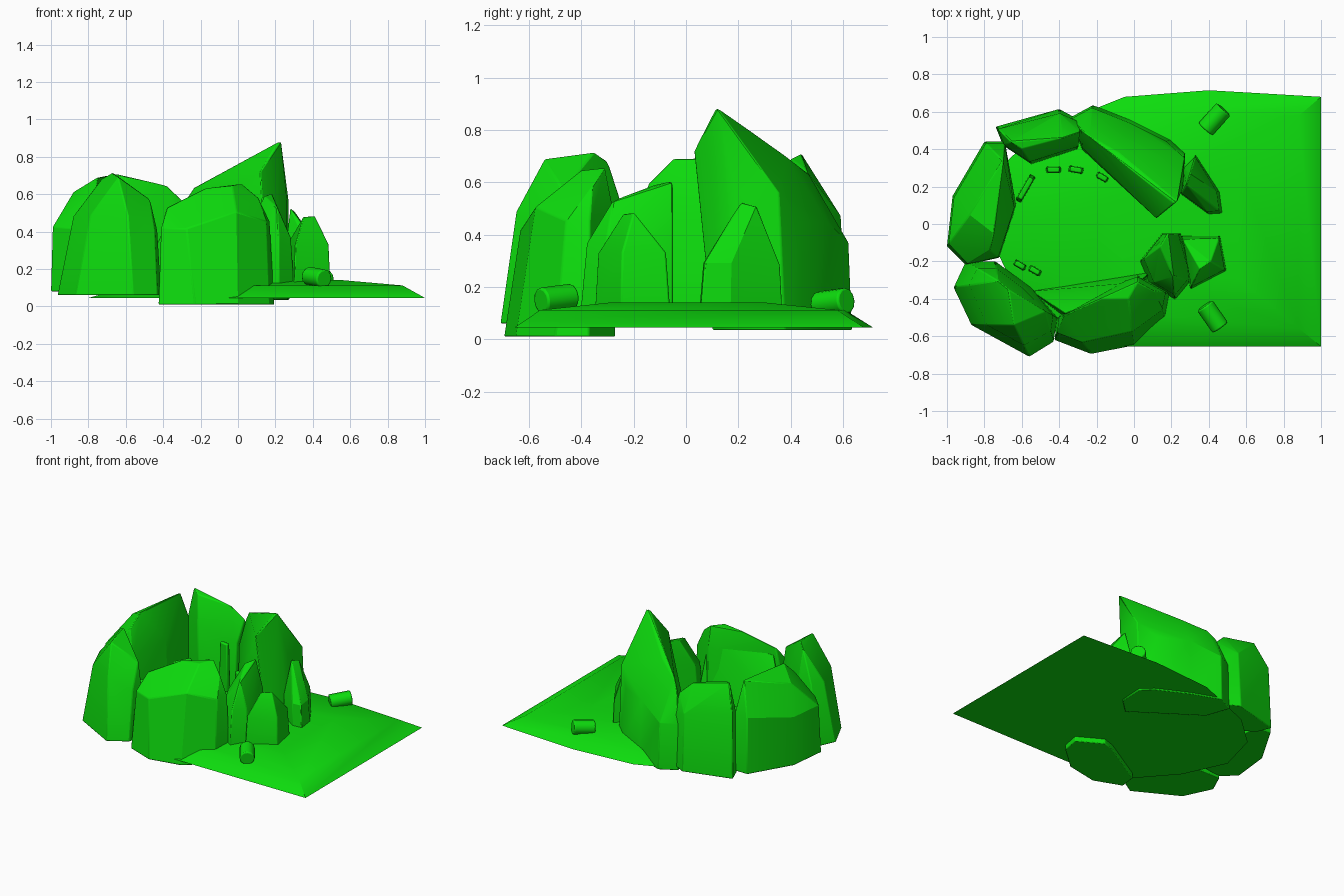
import bpy, bmesh, math
from mathutils import Vector

cube = bpy.data.objects.get("Cube")
if cube:
    bpy.data.objects.remove(cube, do_unlink=True)

green = bpy.data.materials.new("bright_green")
green.use_nodes = True
COLOUR = (.004, .72, .004, 1)
green.diffuse_color = COLOUR
green.node_tree.nodes["Principled BSDF"].inputs["Base Color"].default_value = COLOUR


def finish(name, bm, bevel=0.0, angle=30):
    """Turn a bmesh into a named, coloured and shaded object."""
    bmesh.ops.recalc_face_normals(bm, faces=bm.faces[:])
    mesh = bpy.data.meshes.new(name)
    bm.to_mesh(mesh)
    bm.free()
    mesh.materials.append(green)
    obj = bpy.data.objects.new(name, mesh)
    bpy.context.collection.objects.link(obj)
    bpy.ops.object.select_all(action='DESELECT')
    obj.select_set(True)
    bpy.context.view_layer.objects.active = obj
    bpy.ops.object.shade_smooth_by_angle(angle=math.radians(angle))
    if bevel:
        mod = obj.modifiers.new("soft_edges", 'BEVEL')
        mod.width = bevel
        mod.segments = 2
        mod.limit_method = 'ANGLE'
    return obj


def hull(name, points, bevel=0.0, angle=30):
    """Wrap a convex skin around the points."""
    bm = bmesh.new()
    for p in points:
        bm.verts.new(p)
    result = bmesh.ops.convex_hull(bm, input=bm.verts[:])
    loose = {g for g in result["geom_interior"] + result["geom_unused"]
             if isinstance(g, bmesh.types.BMVert) and g.is_valid}
    bmesh.ops.delete(bm, geom=list(loose), context='VERTS')
    bmesh.ops.dissolve_limit(bm, angle_limit=math.radians(4),
                             verts=bm.verts[:], edges=bm.edges[:])
    return finish(name, bm, bevel, angle)


def boulder(name, foot, outline, crest, taper, shoulder):
    """Faceted rock: outline at the foot, a shoulder ring leaning to the crest."""
    tops = [Vector(c) for c in crest]
    points = list(tops)
    for x, y in outline:
        low = Vector((x, y, foot))
        near = min(tops, key=lambda t: (t.xy - low.xy).length)
        lean = low.lerp(near, taper)
        lean.z = foot + (near.z - foot) * shoulder
        points += [low, lean]
    return hull(name, points, bevel=.006, angle=25)


# Low mound of ground under everything, falling away towards the west
edge = [(1, .68), (.4, .715), (-.05, .68), (-.5, .5), (-.72, .3), (-.8, 0),
        (-.66, -.3), (-.4, -.6), (-.1, -.655), (1, -.655)]
middle = Vector((.2, 0))
mound = []
for scale, height in ((1, .045), (.85, .112), (.45, .14)):
    for x, y in edge:
        shrink = .9 if x < -.3 and scale < 1 else 1
        spot = middle.lerp(Vector((x, y)), scale * shrink)
        mound.append((spot.x, spot.y, height))
hull("ground", mound, angle=40)

# Ring of tall boulders
boulder("west_boulder", .08,
        [(-.97, .15), (-.8, .44), (-.69, .44), (-.63, .1), (-.72, -.18),
         (-.9, -.22), (-1, -.12)],
        [(-.7, .34, .7), (-.75, -.05, .69), (-.77, -.14, .6), (-.88, .05, .61)],
        .08, .65)
boulder("southwest_boulder", .06,
        [(-.965, -.34), (-.9, -.2), (-.74, -.2), (-.55, -.34), (-.41, -.5),
         (-.43, -.63), (-.56, -.71), (-.87, -.54)],
        [(-.67, -.35, .715), (-.64, -.54, .69), (-.73, -.3, .68),
         (-.47, -.47, .57)],
        .36, .68)
boulder("south_boulder", .01,
        [(-.41, -.5), (-.425, -.62), (-.23, -.695), (0, -.65), (.17, -.5),
         (.195, -.37), (.02, -.27), (-.07, -.3)],
        [(.02, -.31, .655), (-.03, -.4, .645), (-.18, -.4, .63),
         (.11, -.36, .58), (-.38, -.49, .53)],
        .3, .78)
hull("south_boulder_inner_slope",
     [(-.55, -.36, .07), (.1, -.25, .07), (-.38, -.49, .07), (0, -.4, .07),
      (-.37, -.48, .48), (.03, -.31, .6)], bevel=.006)
boulder("northwest_boulder", .06,
        [(-.74, .52), (-.7, .42), (-.55, .32), (-.3, .4), (-.28, .55),
         (-.4, .615)],
        [(-.66, .44, .71), (-.6, .4, .69), (-.38, .46, .645), (-.29, .49, .56)],
        .15, .7)
boulder("north_boulder", .035,
        [(-.34, .57), (-.22, .635), (-.02, .56), (.2, .45), (.275, .38),
         (.265, .2), (.16, .1), (-.28, .4)],
        [(.23, .12, .885), (.21, .11, .875), (.12, .03, .72), (-.08, .38, .7),
         (-.24, .47, .63), (-.28, .5, .57)],
        .1, .62)

# Smaller rocks flanking the opening
boulder("south_gate_rock", .1,
        [(.15, -.05), (.25, -.05), (.3, -.2), (.3, -.31), (.22, -.405),
         (.08, -.32), (.03, -.2)],
        [(.18, -.05, .605), (.14, -.12, .59), (.21, -.28, .53)],
        .2, .62)
boulder("southeast_rock", .1,
        [(.25, -.06), (.46, -.06), (.495, -.25), (.4, -.29), (.3, -.35)],
        [(.41, -.2, .485), (.35, -.24, .48)],
        .12, .6)
boulder("northeast_rock", .1,
        [(.25, .16), (.26, .3), (.33, .37), (.46, .17), (.475, .055), (.4, .05)],
        [(.28, .21, .525), (.3, .27, .51)],
        .1, .45)


# Slim upright stones along the inner wall
def post(name, x, y, turn, top, length, depth=.035):
    bm = bmesh.new()
    bmesh.ops.create_cube(bm, size=1)
    for v in bm.verts:
        narrow = .8 if v.co.z > 0 else 1
        v.co = Vector((v.co.x * length * narrow, v.co.y * depth * narrow,
                       .08 if v.co.z < 0 else top))
    obj = finish(name, bm, bevel=.008)
    obj.location = (x, y, 0)
    obj.rotation_euler.z = math.radians(turn)


for i, (x, y, turn, top, length) in enumerate((
        (-.58, .19, 60, .3, .16), (-.43, .29, 0, .3, .08),
        (-.31, .29, -10, .46, .08), (-.17, .25, -30, .3, .07),
        (-.61, -.22, -30, .3, .07), (-.53, -.25, -30, .3, .07))):
    post(f"inner_post_{i + 1}", x, y, turn, top, length)


# Short logs lying on the ground
def log(name, x, y, z, turn):
    bm = bmesh.new()
    bmesh.ops.create_cone(bm, cap_ends=True, segments=12, radius1=.05,
                          radius2=.05, depth=.145)
    obj = finish(name, bm, bevel=.008)
    obj.location = (x, y, z)
    obj.rotation_euler = (0, math.radians(84), math.radians(turn))


log("north_log", .43, .56, .14, 48)
log("south_log", .42, -.495, .155, 125)
